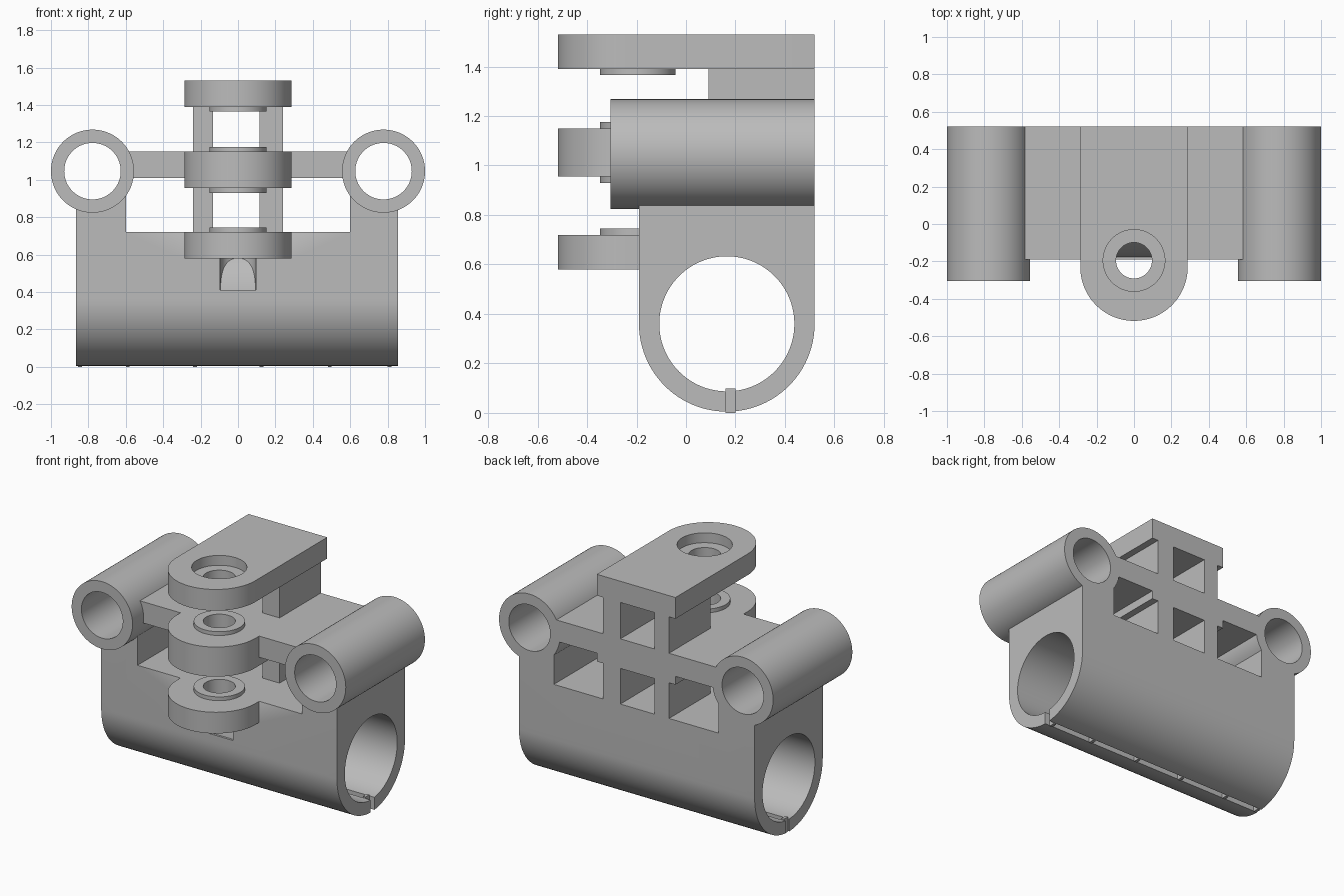
import bpy, bmesh, math
from mathutils import Matrix, Vector

cube = bpy.data.objects.get("Cube")
if cube:
    bpy.data.objects.remove(cube, do_unlink=True)

grey = bpy.data.materials.new("plain grey")
grey.use_nodes = True
colour = (0.5, 0.5, 0.5, 1)
grey.diffuse_color = colour
grey.node_tree.nodes["Principled BSDF"].inputs["Base Color"].default_value = colour


def finish(name, bm):
    mesh = bpy.data.meshes.new(name)
    bmesh.ops.recalc_face_normals(bm, faces=bm.faces)
    bm.to_mesh(mesh)
    bm.free()
    mesh.materials.append(grey)
    obj = bpy.data.objects.new(name, mesh)
    bpy.context.collection.objects.link(obj)
    return obj


def box(name, x, y, z):
    bm = bmesh.new()
    bmesh.ops.create_cube(bm, size=1)
    for v in bm.verts:
        v.co = Vector([(lo + hi) / 2 + c * (hi - lo) for c, (lo, hi) in zip(v.co, (x, y, z))])
    return finish(name, bm)


def cylinder(name, axis, centre, radius, span):
    """Cylinder along an axis; centre holds the other two coordinates in order."""
    bm = bmesh.new()
    bmesh.ops.create_cone(bm, cap_ends=True, segments=96, radius1=radius,
                          radius2=radius, depth=span[1] - span[0])
    turn = {"x": Matrix.Rotation(math.pi / 2, 4, "Y"),
            "y": Matrix.Rotation(math.pi / 2, 4, "X"), "z": Matrix.Identity(4)}[axis]
    spot = list(centre)
    spot.insert("xyz".index(axis), (span[0] + span[1]) / 2)
    bm.transform(Matrix.Translation(spot) @ turn)
    return finish(name, bm)


def extrude_outline(name, points, direction):
    bm = bmesh.new()
    face = bm.faces.new([bm.verts.new(p) for p in points])
    result = bmesh.ops.extrude_face_region(bm, geom=[face])
    verts = [g for g in result["geom"] if isinstance(g, bmesh.types.BMVert)]
    bmesh.ops.translate(bm, verts=verts, vec=direction)
    return finish(name, bm)


def half_circle(cu, cv, r, n=48):
    """Lower half circle, from the left to the right."""
    return [(cu - r * math.cos(math.pi * i / n), cv - r * math.sin(math.pi * i / n))
            for i in range(n + 1)]


def combine(target, tool, operation):
    mod = target.modifiers.new(operation, "BOOLEAN")
    mod.operation, mod.solver, mod.object = operation, "EXACT", tool
    bpy.context.view_layer.update()
    graph = bpy.context.evaluated_depsgraph_get()
    mesh = bpy.data.meshes.new_from_object(target.evaluated_get(graph))
    target.modifiers.remove(mod)
    target.data = mesh
    bpy.data.objects.remove(tool, do_unlink=True)


def add(tool):
    combine(body, tool, "UNION")


def cut(tool):
    combine(body, tool, "DIFFERENCE")


BACK, FRONT = 0.52, -0.19
BORE = (0.165, 0.36)
HOLE = (0, -0.195)

# Main clamp block with a rounded underside
outline = half_circle(*BORE, 0.355) + [(BACK, 1.0), (FRONT, 1.0)]
body = extrude_outline("clamp_bracket", [(-0.865, y, z) for y, z in outline], (1.72, 0, 0))
cut(box("window", (-0.6, 0.6), (-1, 1), (0.72, 1.2)))

# Side tubes and the cross plate between them
for side in (-1, 1):
    add(cylinder("side_tube", "y", (side * 0.778, 1.046), 0.222, (-0.305, BACK)))
add(box("cross_plate", (-0.62, 0.62), (FRONT, BACK), (1.01, 1.15)))

# Posts, running through all three hinge plates
for x in ((-0.24, -0.135), (0.115, 0.24)):
    add(box("post", x, (0.09, BACK), (0.7, 1.45)))

# Round-ended hinge plates
for low, high in ((0.58, 0.72), (0.955, 1.15), (1.39, 1.53)):
    shape = half_circle(0, -0.231, 0.287) + [(0.287, BACK), (-0.287, BACK)]
    add(extrude_outline("hinge_plate", [(x, y, low) for x, y in shape], (0, 0, high - low)))

# Spacer bosses on the facing sides of the plates
for span in ((0.68, 0.745), (0.93, 1.175), (1.365, 1.45)):
    add(cylinder("boss", "z", HOLE, 0.153, span))

# Pin hole, keeping the pipe wall intact behind it
cut(cylinder("pin_hole", "z", HOLE, 0.096, (0.41, 2)))
add(cylinder("pipe_wall", "x", BORE, 0.345, (-0.3, 0.3)))
cut(cylinder("head_recess", "z", HOLE, 0.165, (1.465, 2)))

# Bores and the slit along the underside
cut(cylinder("main_bore", "x", BORE, 0.273, (-1.5, 1.5)))
for side in (-1, 1):
    cut(cylinder("tube_bore", "y", (side * 0.778, 1.046), 0.151, (-1, 1)))
cut(box("slit", (-1.5, 1.5), (0.16, 0.2), (-0.2, 0.2)))

# Thin break-away ribs bridging the slit
ribs = [box("slit_rib", (x - 0.01, x + 0.01), (0.16, 0.2), (0, 0.098))
        for x in (-0.845, -0.59, -0.23, 0.125, 0.49, 0.81)]

# Smooth the round surfaces, keep corners crisp
bpy.ops.object.select_all(action="DESELECT")
body.select_set(True)
bpy.context.view_layer.objects.active = body
bpy.ops.object.shade_smooth_by_angle(angle=math.radians(25))
